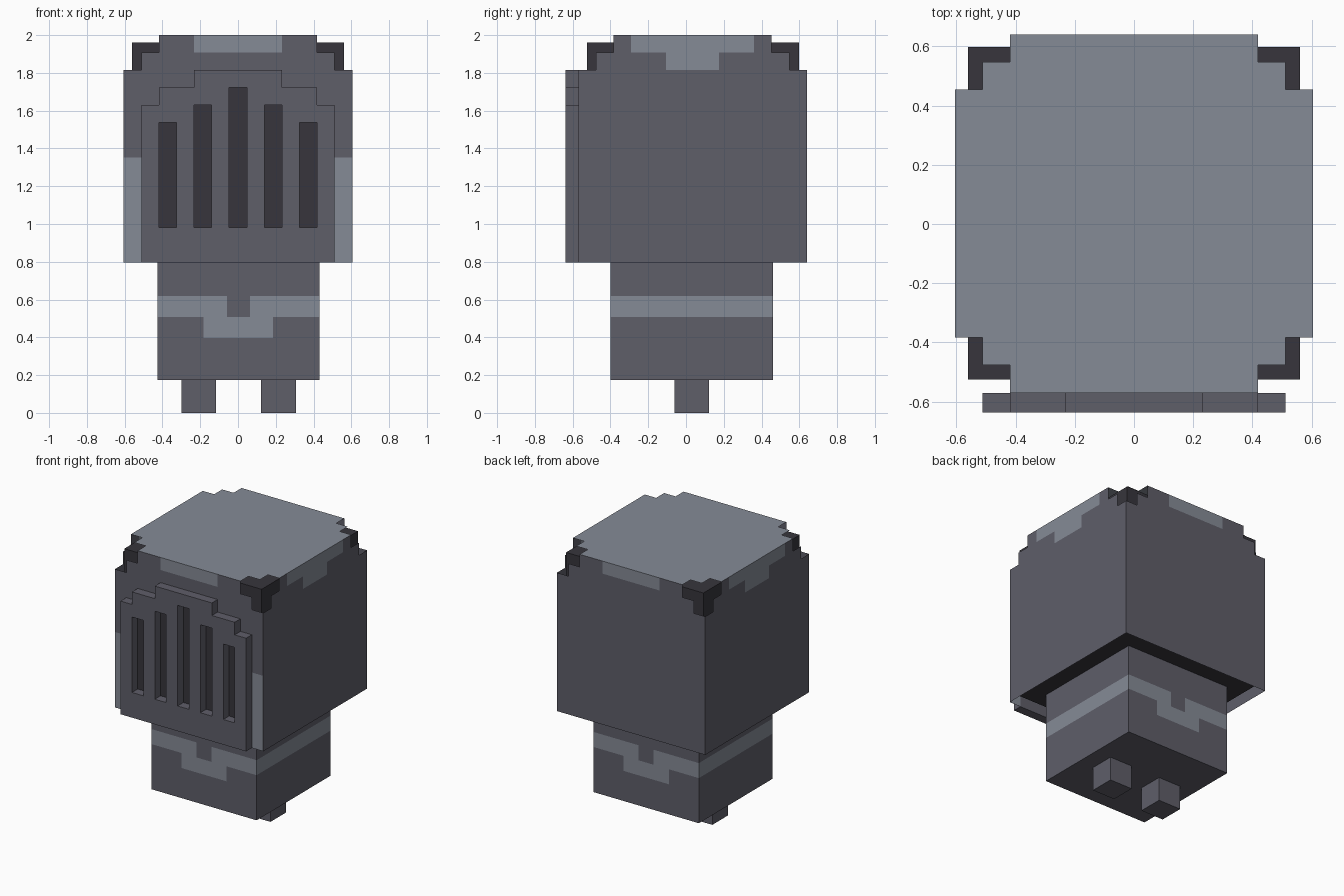
import bpy
import bmesh
from mathutils import Vector

cube = bpy.data.objects.get("Cube")
if cube:
    bpy.data.objects.remove(cube, do_unlink=True)

STONE, PALE, DARK = range(3)


def material(name, rgb):
    mat = bpy.data.materials.new(name)
    mat.use_nodes = True
    mat.diffuse_color = (*rgb, 1)
    shader = mat.node_tree.nodes["Principled BSDF"]
    shader.inputs["Base Color"].default_value = (*rgb, 1)
    shader.inputs["Roughness"].default_value = 0.9
    return mat


MATERIALS = [
    material("stone grey", (0.114, 0.112, 0.141)),
    material("pale blue grey", (0.235, 0.258, 0.305)),
    material("dark charcoal", (0.038, 0.036, 0.045)),
]


def finish(name, bm):
    bmesh.ops.remove_doubles(bm, verts=bm.verts, dist=0.0005)
    mesh = bpy.data.meshes.new(name)
    bm.to_mesh(mesh)
    bm.free()
    for mat in MATERIALS:
        mesh.materials.append(mat)
    obj = bpy.data.objects.new(name, mesh)
    bpy.context.collection.objects.link(obj)
    return obj


def panel(bm, lo, hi, axis, side, cols, rows, rule):
    """Tile one side of the box lo..hi; rule(col, row) gives a colour or None."""
    u, v = [a for a in range(3) if a != axis]
    normal = Vector((0, 0, 0))
    normal[axis] = side
    for i in range(cols):
        for j in range(rows):
            colour = rule(i, j)
            if colour is None:
                continue
            corners = []
            for di, dj in ((0, 0), (1, 0), (1, 1), (0, 1)):
                p = Vector((0, 0, 0))
                p[axis] = hi[axis] if side > 0 else lo[axis]
                p[u] = lo[u] + (hi[u] - lo[u]) * (i + di) / cols
                p[v] = lo[v] + (hi[v] - lo[v]) * (j + dj) / rows
                corners.append(bm.verts.new(p))
            face = bm.faces.new(corners)
            face.normal_update()
            if face.normal.dot(normal) < 0:
                face.normal_flip()
            face.material_index = colour


def box(name, lo, hi, colour):
    bm = bmesh.new()
    for axis in range(3):
        for side in (-1, 1):
            panel(bm, lo, hi, axis, side, 1, 1, lambda i, j: colour)
    return finish(name, bm)


# Head shell: open-bottomed, with stepped corners at the top
N = 13
MID = N // 2
HEAD_LO, HEAD_HI = (-0.605, -0.57, 0.795), (0.605, 0.64, 2.0)


def notched(i, t):
    return i <= 1 and t <= 1 and i + t < 2


def is_slot(i, j):
    return i % 2 == 0 and 2 <= i <= 10 and 2 <= j < 10 - abs(i - MID) // 2


def back_rule(i, j):
    if notched(min(i, N - 1 - i), N - 1 - j):
        return None
    return PALE if j == N - 1 and abs(i - MID) <= 2 else STONE


def front_rule(i, j):
    if is_slot(i, j):
        return DARK
    if j < 6 and i in (0, N - 1):
        return PALE
    return back_rule(i, j)


def side_rule(i, j):
    if notched(min(i, N - 1 - i), N - 1 - j):
        return None
    reach = {N - 1: 3, N - 2: 1}.get(j, -1)
    return PALE if abs(i - MID) <= reach else STONE


def top_rule(i, j):
    return None if notched(min(i, N - 1 - i), min(j, N - 1 - j)) else PALE


bm = bmesh.new()
for axis, side, rule in ((0, -1, side_rule), (0, 1, side_rule), (1, -1, front_rule),
                         (1, 1, back_rule), (2, 1, top_rule)):
    panel(bm, HEAD_LO, HEAD_HI, axis, side, N, N, rule)
finish("head_shell", bm)

# Dark inner head, seen through the corner notches and from below
box("inner_head", (-0.56, -0.525, 0.84), (0.56, 0.597, 1.96), DARK)


# Raised face grille with a stepped top and five slots
def grille_rule(i, j):
    offset = abs(i - MID)
    height = 11 if offset <= 2 else 10 if offset <= 4 else 9
    return STONE if offset <= 5 and j < height and not is_slot(i, j) else None


bm = bmesh.new()
panel(bm, HEAD_LO, HEAD_HI, 1, -1, N, N, grille_rule)
bmesh.ops.remove_doubles(bm, verts=bm.verts, dist=0.0005)
front = bmesh.ops.extrude_face_region(bm, geom=bm.faces[:])
moved = [g for g in front["geom"] if isinstance(g, bmesh.types.BMVert)]
bmesh.ops.translate(bm, verts=moved, vec=(0, -0.067, 0))
# The hidden back lies against the shell, so only the front and rims are kept
hidden = [f for f in bm.faces if all(v.co.y > HEAD_LO[1] - 0.01 for v in f.verts)]
bmesh.ops.delete(bm, geom=hidden, context="FACES")
bmesh.ops.recalc_face_normals(bm, faces=bm.faces)
if sum(f.normal.y for f in bm.faces) > 0:
    bmesh.ops.reverse_faces(bm, faces=bm.faces)
finish("face_grille", bm)


# Torso with a pale belt and a buckle on front and back
def buckle_rule(i, j):
    if j == 3:
        return STONE if i == 3 else PALE
    return PALE if j == 2 and 2 <= i <= 4 else STONE


def belt_rule(i, j):
    return PALE if j == 3 else STONE


BODY_LO, BODY_HI = (-0.427, -0.40, 0.175), (0.432, 0.46, 0.84)
bm = bmesh.new()
for side in (-1, 1):
    panel(bm, BODY_LO, BODY_HI, 0, side, 7, 6, belt_rule)
    panel(bm, BODY_LO, BODY_HI, 1, side, 7, 6, buckle_rule)
    panel(bm, BODY_LO, BODY_HI, 2, side, 7, 7, lambda i, j: STONE)
finish("torso", bm)

# Feet
for name, x in (("right_foot", -0.208), ("left_foot", 0.215)):
    box(name, (x - 0.092, -0.06, 0), (x + 0.092, 0.122, 0.175), STONE)
